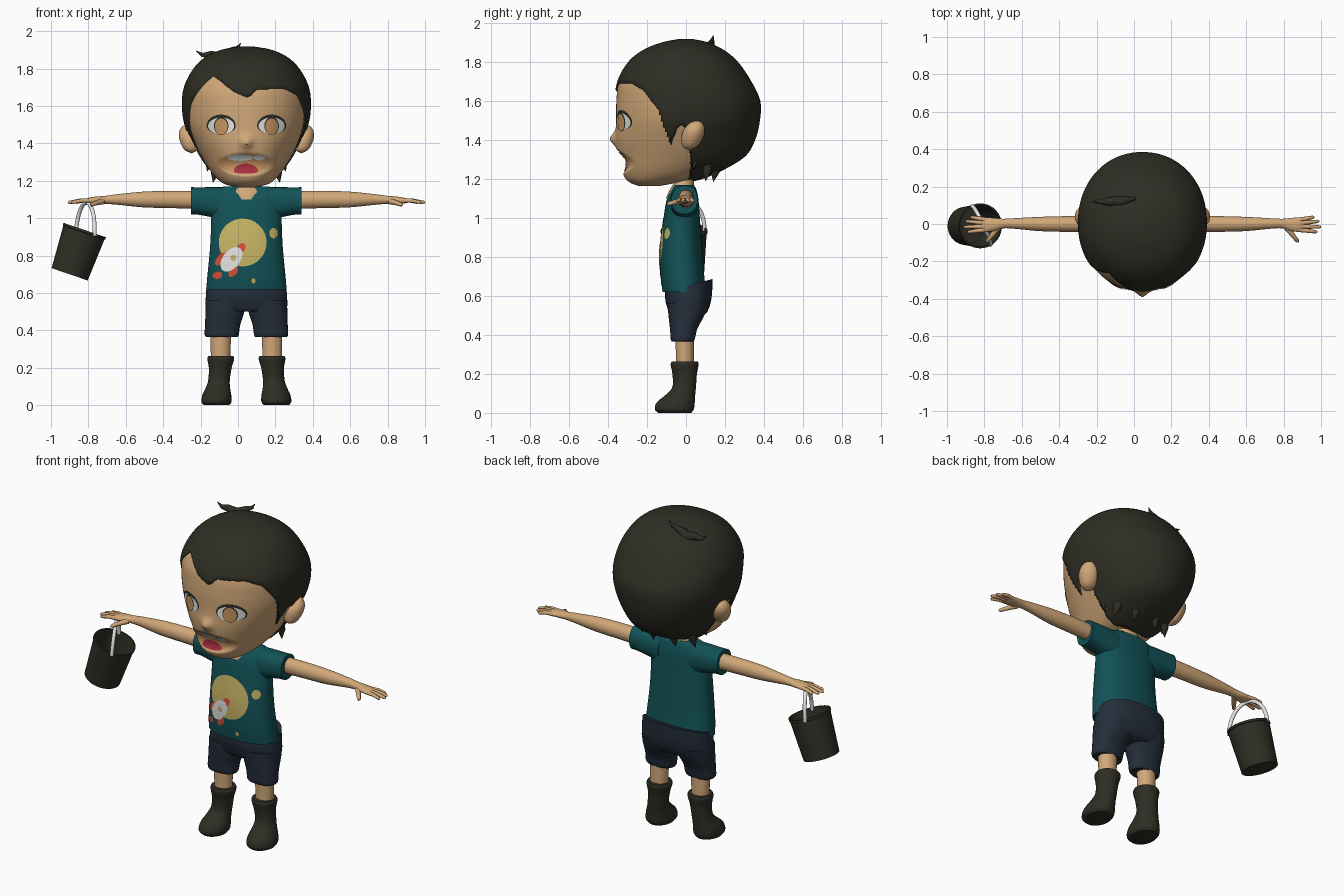
import bpy, bmesh, math
from mathutils import Vector, Matrix

if "Cube" in bpy.data.objects:
    bpy.data.objects.remove(bpy.data.objects["Cube"])

CX = 0.045  # the body's own centre line


def mat(name, r, g, b):
    m = bpy.data.materials.new(name)
    m.diffuse_color = (r, g, b, 1)
    m.use_nodes = True
    m.node_tree.nodes["Principled BSDF"].inputs["Base Color"].default_value = m.diffuse_color
    return m


SKIN = mat("skin", .64, .39, .19)
DARK = mat("dark_brown", .028, .027, .018)
TEAL = mat("teal", .006, .085, .095)
NAVY = mat("navy", .018, .027, .043)
YELLOW = mat("yellow", .58, .46, .13)
WHITE = mat("white", .78, .78, .77)
RED = mat("orange_red", .68, .08, .04)
TONGUE = mat("tongue_red", .40, .03, .05)
TAN = mat("tan", .58, .31, .12)


def smooth(ob):
    bpy.ops.object.select_all(action='DESELECT')
    ob.select_set(True)
    bpy.context.view_layer.objects.active = ob
    bpy.ops.object.shade_smooth_by_angle(angle=math.radians(50))


def finish(name, bm, material):
    bmesh.ops.recalc_face_normals(bm, faces=bm.faces)
    me = bpy.data.meshes.new(name)
    bm.to_mesh(me)
    bm.free()
    me.materials.append(material)
    ob = bpy.data.objects.new(name, me)
    bpy.context.collection.objects.link(ob)
    smooth(ob)
    return ob


def interp(T, t):
    """Smooth (Hermite) reading of a table of rows (t, values...)."""
    i = 0
    while i < len(T) - 2 and t > T[i + 1][0]:
        i += 1
    a, b = T[i], T[i + 1]
    p, q = T[max(i - 1, 0)], T[min(i + 2, len(T) - 1)]
    h = b[0] - a[0]
    u = min(max((t - a[0]) / h, 0), 1)
    out = []
    for k in range(1, len(a)):
        m0 = (b[k] - p[k]) / (b[0] - p[0]) * h
        m1 = (q[k] - a[k]) / (q[0] - a[0]) * h
        out.append(a[k] * (2*u**3 - 3*u*u + 1) + m0 * (u**3 - 2*u*u + u)
                   + b[k] * (3*u*u - 2*u**3) + m1 * (u**3 - u*u))
    return out


def loft(name, T, material, place, n=32, steps=5, p=2.0):
    """Skin rings (t, centre a, centre b, radius a, radius b)."""
    rows = []
    for r0, r1 in zip(T, T[1:]):
        for k in range(steps):
            t = r0[0] + (r1[0] - r0[0]) * k / steps
            rows.append([t] + (interp(T, t) if k else list(r0[1:])))
    rows.append(list(T[-1]))
    bm = bmesh.new()
    rings = []
    for t, a, b, ra, rb in rows:
        ring = []
        for j in range(n):
            w = 2 * math.pi * j / n
            c, s = math.cos(w), math.sin(w)
            c = math.copysign(abs(c) ** (2 / p), c)
            s = math.copysign(abs(s) ** (2 / p), s)
            ring.append(bm.verts.new(place(a + max(ra, .001) * c, b + max(rb, .001) * s, t)))
        rings.append(ring)
    for A, B in zip(rings, rings[1:]):
        for j in range(n):
            bm.faces.new((A[j], A[(j+1) % n], B[(j+1) % n], B[j]))
    bm.faces.new(rings[0])
    bm.faces.new(rings[-1])
    return finish(name, bm, material)


def tube(name, pts, radii, material):
    cu = bpy.data.curves.new(name, 'CURVE')
    cu.dimensions = '3D'
    cu.bevel_depth = 1
    cu.bevel_resolution = 3
    cu.use_fill_caps = True
    sp = cu.splines.new('POLY')
    sp.points.add(len(pts) - 1)
    for q, co, r in zip(sp.points, pts, radii):
        q.co = (*co, 1)
        q.radius = r
    ob = bpy.data.objects.new(name, cu)
    bpy.context.collection.objects.link(ob)
    cu.materials.append(material)
    bpy.ops.object.select_all(action='DESELECT')
    ob.select_set(True)
    bpy.context.view_layer.objects.active = ob
    bpy.ops.object.convert(target='MESH')
    smooth(bpy.context.view_layer.objects.active)


def plate(name, surf, off, material, cx, cz, rx, up, down, rot=0, rings=6, n=36):
    """Rounded decal laid on a front surface y = surf(x, z)."""
    bm = bmesh.new()

    def pt(f, w):
        x, z = rx * f * math.cos(w), math.sin(w) * f
        z *= up if z > 0 else down
        X = cx + x * math.cos(rot) - z * math.sin(rot)
        Z = cz + x * math.sin(rot) + z * math.cos(rot)
        return bm.verts.new((X, surf(X, Z) - off, Z))
    mid = pt(0, 0)
    prev = None
    for i in range(1, rings + 1):
        cur = [pt(i / rings, 2 * math.pi * j / n) for j in range(n)]
        for j in range(n):
            k = (j + 1) % n
            bm.faces.new((mid, cur[j], cur[k]) if prev is None else (prev[j], cur[j], cur[k], prev[k]))
        prev = cur
    ob = finish(name, bm, material)
    if sum(q.normal.y for q in ob.data.polygons) > 0:
        ob.data.flip_normals()


def front(T, p, x, z):
    a, b, ra, rb = interp(T, z)
    return b - rb * max(0, 1 - abs((x - a) / ra) ** p) ** (1 / p)


# ---- head: rows of height, half width, front y, back y
HEAD = [(z, 0, (f + b) / 2, w, (b - f) / 2) for z, w, f, b in (
    (1.165, .05, -.245, -.13), (1.18, .11, -.285, -.05), (1.205, .15, -.312, .07),
    (1.25, .19, -.33, .18), (1.32, .235, -.348, .295), (1.40, .278, -.360, .345),
    (1.5, .322, -.358, .37), (1.6, .336, -.357, .372), (1.7, .325, -.343, .325),
    (1.8, .272, -.285, .255), (1.86, .205, -.205, .18), (1.895, .12, -.11, .10), (1.91, .03, -.03, .03))]


def relief(x, z):  # nose bump and mouth hollow
    e = (x / .15) ** 2 + ((z - 1.288) / .062) ** 2
    return .035 * max(0, 1 - e) - .03 * math.exp(-(x / .032) ** 2 - ((z - 1.405) / .032) ** 2)


def skin_pt(x, y, z):
    return (CX + x, y + (relief(x, z) if y < -.15 else 0), z)


def face(x, z):
    return front(HEAD, 2.1, x - CX, z) + relief(x - CX, z)


# hairline height by angle around the head (0 = front)
LINE = [(-180, 1.19), (-97, 1.2), (-92, 1.45), (-84, 1.48), (-73, 1.365), (-69, 1.46), (-59, 1.61),
        (-42, 1.715), (-34, 1.76), (-24, 1.73), (-11, 1.675), (0, 1.645), (4, 1.655), (9, 1.688),
        (26, 1.69), (36, 1.69), (51, 1.655), (65, 1.555), (69, 1.455), (73, 1.365), (84, 1.48),
        (92, 1.45), (97, 1.2), (180, 1.19)]


def hair_pt(x, y, z):
    a = math.degrees(math.atan2(x, -y))
    for (a0, h0), (a1, h1) in zip(LINE, LINE[1:]):
        if a0 <= a <= a1:
            h = z - (h0 + (h1 - h0) * (a - a0) / (a1 - a0))
            break
    v = Vector((x, y, z - 1.53))
    v += v.normalized() * min(max(h * 1.2, -.06), .009)
    return (CX + v.x, v.y, v.z + 1.53)


loft("head", HEAD, SKIN, skin_pt, 160, 9, 2.1)
loft("hair", HEAD, DARK, hair_pt, 180, 9, 2.1)
tube("hair_tuft_left", [(-.08, .12, 1.86), (-.15, .12, 1.875), (-.19, .12, 1.873), (-.225, .12, 1.895)],
     [.03, .02, .012, .001], DARK)
tube("hair_tuft_right", [(-.07, .12, 1.87), (-.03, .13, 1.90), (0, .135, 1.913), (.015, .14, 1.937)],
     [.03, .016, .01, .001], DARK)
for i, (x, y, z) in enumerate(((.2, .05, 1.30), (.17, .11, 1.24), (.07, .15, 1.235))):
    for s in (-1, 1):  # loose locks at the nape
        tube(f"nape_lock_{i}", [(CX + s*x*.9, y, z + .05), (CX + s*x, y, z), (CX + s*x*1.05, y - .01, z - .05)],
             [.03, .022, .001], DARK)

# ---- ears
for s in (-1, 1):
    loft("ear", [(-1, 0, 0, .02, .02), (-.8, 0, 0, .6, .6), (-.3, 0, 0, .95, .95), (.3, 0, 0, 1, 1),
                 (.8, 0, 0, .6, .6), (1, 0, 0, .02, .02)], SKIN,
         lambda a, b, t: (CX + s * (.305 + .053 * a + .012 * t), .035 + .055 * b + .02 * t, 1.425 + .078 * t))

# ---- eyes and mouth, as thin plates
for s in (-1, 1):
    ex = CX + s * .135
    plate("eye_lash", face, .002, DARK, ex, 1.494, .078, .06, .044)
    plate("eye_white", face, .004, WHITE, ex, 1.492, .07, .046, .042)
    plate("iris_rim", face, .006, DARK, ex, 1.494, .039, .046, .05)
    plate("iris", face, .008, TAN, ex, 1.492, .034, .041, .046)
    plate("nostril", face, .002, DARK, CX + s * .006, 1.395, .003, .003, .003, 0, 2, 8)
plate("mouth", face, .003, TAN, .028, 1.315, .138, .022, .078, 0, 10)
plate("tongue", face, .006, TONGUE, .042, 1.25, .065, .042, .012)
plate("teeth", face, .007, WHITE, .012, 1.325, .072, .014, .018)
plate("side_tooth", face, .007, WHITE, .115, 1.325, .03, .012, .016)


# ---- clothes and body; plain placement around the body centre line
def body(a, b, t):
    return (CX + a, b, t)


SHIRT = [(.62, 0, -.008, .215, .112), (.7, 0, -.018, .208, .112), (.85, 0, -.025, .194, .107),
         (1.0, 0, -.022, .188, .093), (1.1, 0, -.017, .188, .08), (1.15, 0, -.01, .165, .062),
         (1.17, 0, -.01, .12, .05)]
loft("shirt", SHIRT, TEAL, body, 64, 6, 2.3)
loft("neck", [(1.1, 0, -.025, .07, .078), (1.14, 0, -.018, .105, .068), (1.178, 0, -.012, .075, .052),
              (1.27, 0, -.005, .055, .048)], SKIN, body)
loft("shorts_hips", [(.5, 0, .008, .19, .085), (.52, 0, .01, .216, .1), (.58, 0, .013, .217, .118),
                     (.65, 0, .015, .211, .122)], NAVY,
     lambda a, b, t: (CX + a, b, t + b * .27 * max(0, (t - .55) / .1)), 48, 5, 2.4)

for s in (-1, 1):
    def side(a, b, t):
        return (CX + s * a, b, t)

    def along(a, b, t):
        return (CX + s * t, b, a)
    loft("shorts_leg", [(.365, .131, -.017, .085, .055), (.375, .132, -.017, .091, .061), (.43, .127, -.012, .094, .07),
                        (.5, .115, .002, .104, .092), (.56, .109, .01, .108, .105)], NAVY, side, 32, 5, 2.3)
    loft("leg", [(.18, .138, -.006, .05, .045), (.3, .138, -.006, .053, .046), (.42, .135, -.008, .056, .048)], SKIN, side)
    loft("boot", [(0, .16, -.058, .068, .085), (.018, .16, -.06, .08, .1), (.055, .158, -.052, .077, .097),
                  (.09, .153, -.03, .066, .077), (.13, .147, -.01, .058, .061), (.2, .14, -.007, .061, .063),
                  (.25, .137, -.007, .072, .072), (.263, .137, -.007, .067, .067)], DARK, side)
    loft("sleeve", [(.1, 1.075, -.01, .09, .07), (.18, 1.085, -.01, .081, .07), (.26, 1.092, -.008, .073, .067),
                    (.295, 1.093, -.008, .073, .067)], TEAL, along, 32, 5, 2.3)
    # arm tapering into the palm
    loft("arm", [(.25, 1.097, 0, .048, .042), (.4, 1.1, 0, .046, .042), (.55, 1.1, 0, .042, .038),
                 (.7, 1.1, .003, .027, .027), (.75, 1.098, .002, .022, .026), (.8, 1.096, -.003, .02, .036),
                 (.84, 1.094, -.004, .016, .037), (.86, 1.092, -.004, .01, .03)], SKIN, along)
    for i, (y0, y1, x1) in enumerate(((.022, .036, .92), (.004, .014, .945), (-.013, -.016, .955), (-.03, -.042, .935))):
        m = (.83 + x1) / 2
        tube(f"finger_{i}", [(CX + s*.825, y0, 1.094), (CX + s*m, (y0+y1)/2, 1.094), (CX + s*(x1-.008), y1, 1.085),
                             (CX + s*x1, y1, 1.083)], [.012, .011, .009, .004], SKIN)
    tube("thumb", [(CX + s*.77, -.015, 1.09), (CX + s*.8, -.055, 1.082), (CX + s*.828, -.09, 1.072),
                   (CX + s*.833, -.097, 1.07)], [.017, .013, .01, .004], SKIN)


# ---- shirt picture: moon, stars and rocket
def chest(x, z):
    return front(SHIRT, 2.3, x - CX, z)


for name, off, m, x, z, rx, rz, rot in (
        ("moon", .002, YELLOW, .025, .87, .128, .128, 0),
        ("small_moon", .002, YELLOW, .19, .92, .022, .028, 0),
        ("star", .002, YELLOW, .083, .665, .011, .013, 0),
        ("rocket_nose", .004, RED, .014, .838, .032, .022, .9),
        ("rocket_fin_left", .004, RED, -.092, .782, .042, .02, .9),
        ("rocket_fin_right", .004, RED, -.025, .715, .034, .02, .9),
        ("rocket_flame", .004, RED, -.11, .695, .026, .019, .2),
        ("rocket_body", .006, WHITE, -.035, .78, .075, .046, .9),
        ("rocket_window", .008, YELLOW, -.025, .788, .016, .016, 0)):
    plate(name, chest, off, m, x, z, rx, rz, rz, rot)

# ---- tilted bucket, hollow, with its handle hung from the hand
TILT = Matrix.Rotation(.328, 4, 'Y')
loft("bucket", [(t, 0, 0, r, r) for t, r in ((0, .002), (0, .102), (.235, .116), (.237, .12), (.25, .12),
                                            (.25, .111), (.02, .096), (.02, .002))], DARK,
     lambda a, b, t: Vector((-.9, -.01, .70)) + TILT @ Vector((a, b, t)), 40, 1)
A, B, TOP = Vector((-.865, .095, .935)), Vector((-.768, -.11, .905)), Vector((-.805, -.005, 1.082))
MID = (A + B) / 2
tube("bucket_handle", [MID + (A - MID) * math.cos(w) + (TOP - MID) * math.sin(w)
                       for w in (math.pi * k / 24 for k in range(25))], [.011] * 25, WHITE)
